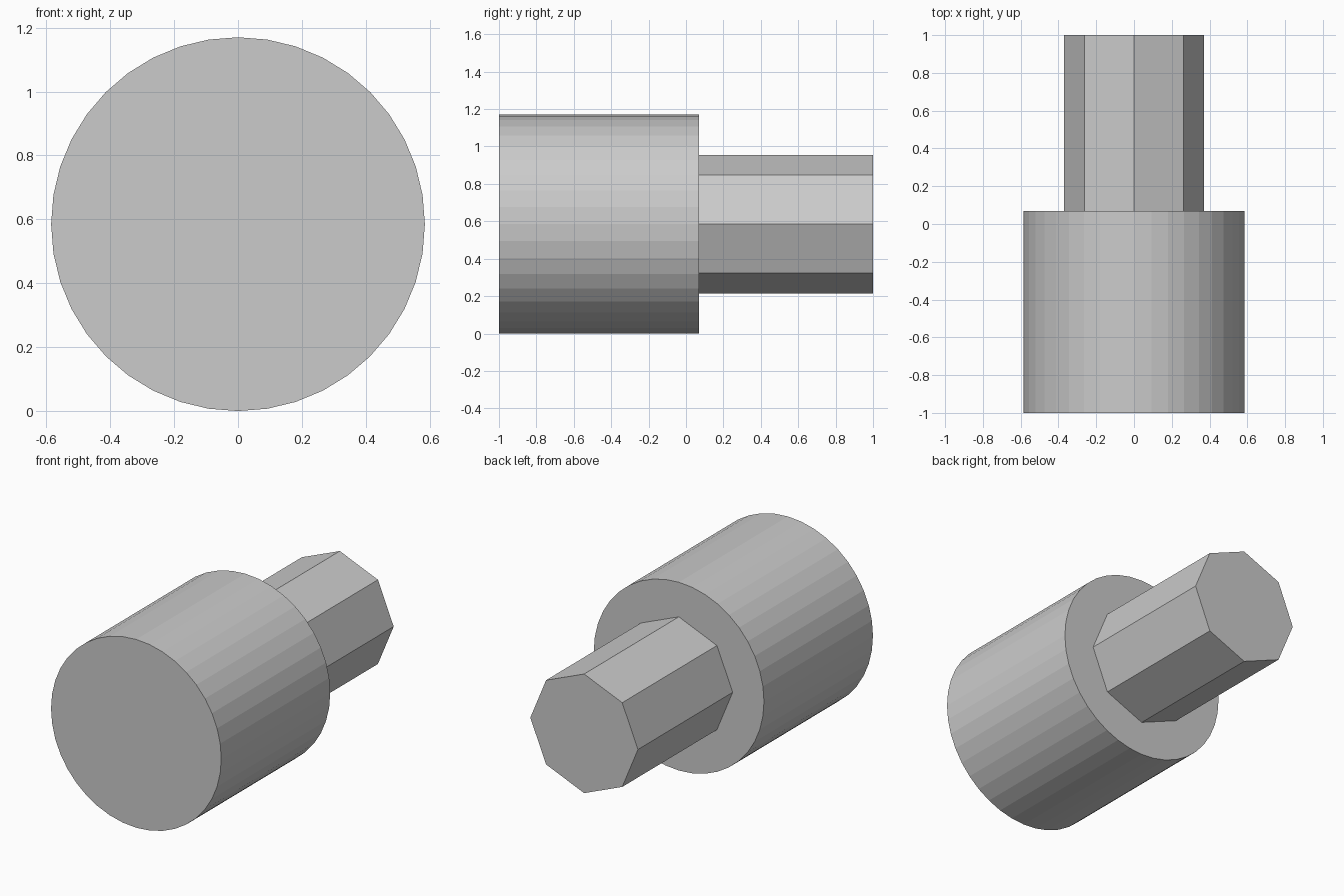
import bpy
from math import radians

cube = bpy.data.objects.get("Cube")
if cube:
    bpy.data.objects.remove(cube, do_unlink=True)

# Single plain grey
grey = bpy.data.materials.new("light_grey")
grey.use_nodes = True
colour = (0.6, 0.6, 0.6, 1)
grey.diffuse_color = colour
grey.node_tree.nodes["Principled BSDF"].inputs["Base Color"].default_value = colour

RADIUS = 0.585


def rod(name, sides, radius, front, back):
    """Flat-sided cylinder lying along y, between front and back."""
    bpy.ops.mesh.primitive_cylinder_add(
        vertices=sides, radius=radius, depth=back - front,
        location=(0, (front + back) / 2, RADIUS),
        rotation=(radians(90), 0, 0))
    part = bpy.context.object
    part.name = name
    part.data.materials.append(grey)
    bpy.ops.object.shade_flat()
    return part


# Round head at the front, octagonal shank behind it
rod("round_head", 40, RADIUS, -1, 0.07)
rod("octagonal_shank", 8, 0.37, 0.07, 1)
